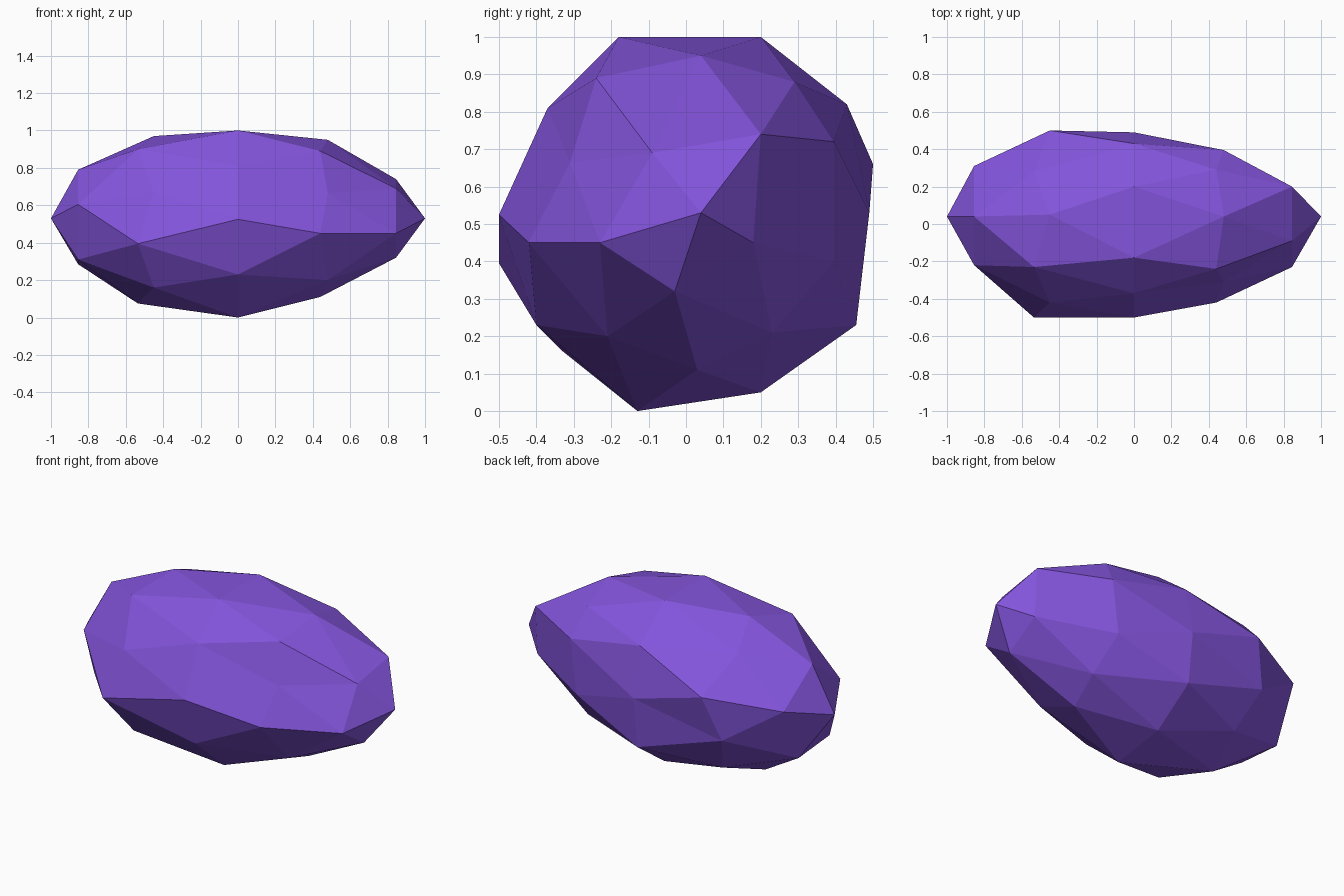
import bpy, bmesh, math
from mathutils import Matrix

if "Cube" in bpy.data.objects:
    bpy.data.objects.remove(bpy.data.objects["Cube"])

# Cross-sections along the stone: (alternating x values, (y, z) points by angle)
SECTIONS = [
    ((-1.0,), [(.04, .53)]),
    ((-.855,), [(.31, .61), (.04, .79), (-.22, .605), (-.12, .31), (.17, .285)]),
    ((-.45, -.535), [(.50, .66), (.28, .86), (.05, .97), (-.23, .90), (-.42, .67),
                     (-.50, .395), (-.33, .16), (.02, .075), (.30, .17), (.43, .40)]),
    ((0.0,), [(.49, .53), (.43, .82), (.20, 1.0), (-.18, 1.0), (-.37, .81),
              (-.50, .525), (-.40, .23), (-.13, 0), (.20, .05), (.455, .23)]),
    ((.48, .44), [(.395, .72), (.29, .88), (.04, .95), (-.24, .89), (-.31, .665),
                  (-.42, .45), (-.21, .20), (.03, .11), (.23, .21), (.395, .40)]),
    ((.845,), [(.20, .74), (-.09, .69), (-.23, .45), (-.03, .32), (.18, .45)]),
    ((1.0,), [(.04, .53)]),
]

# Icosphere with its poles turned onto the x axis
bm = bmesh.new()
bmesh.ops.create_icosphere(bm, subdivisions=2, radius=1)
bmesh.ops.transform(bm, verts=bm.verts,
                    matrix=Matrix.Rotation(math.radians(54), 4, 'X')
                    @ Matrix(((0, 0, 1, 0), (1, 0, 0, 0), (0, 1, 0, 0), (0, 0, 0, 1))))


def angle(v):
    return (math.atan2(v.co.z, v.co.y) + 0.1) % math.tau


# Push each ring of the sphere onto its irregular cross-section
verts = sorted(bm.verts, key=lambda v: v.co.x)
start = 0
for xs, points in SECTIONS:
    ring = sorted(verts[start:start + len(points)], key=angle)
    start += len(points)
    for i, (v, (y, z)) in enumerate(zip(ring, points)):
        v.co = (xs[i % len(xs)], y, z)

bmesh.ops.recalc_face_normals(bm, faces=bm.faces)
mesh = bpy.data.meshes.new("faceted_stone")
bm.to_mesh(mesh)
bm.free()

# Purple flat-shaded stone
mat = bpy.data.materials.new("purple")
mat.diffuse_color = (0.23, 0.09, 0.72, 1)
mat.use_nodes = True
mat.node_tree.nodes["Principled BSDF"].inputs["Base Color"].default_value = mat.diffuse_color
mesh.materials.append(mat)
stone = bpy.data.objects.new("faceted_stone", mesh)
bpy.context.collection.objects.link(stone)
